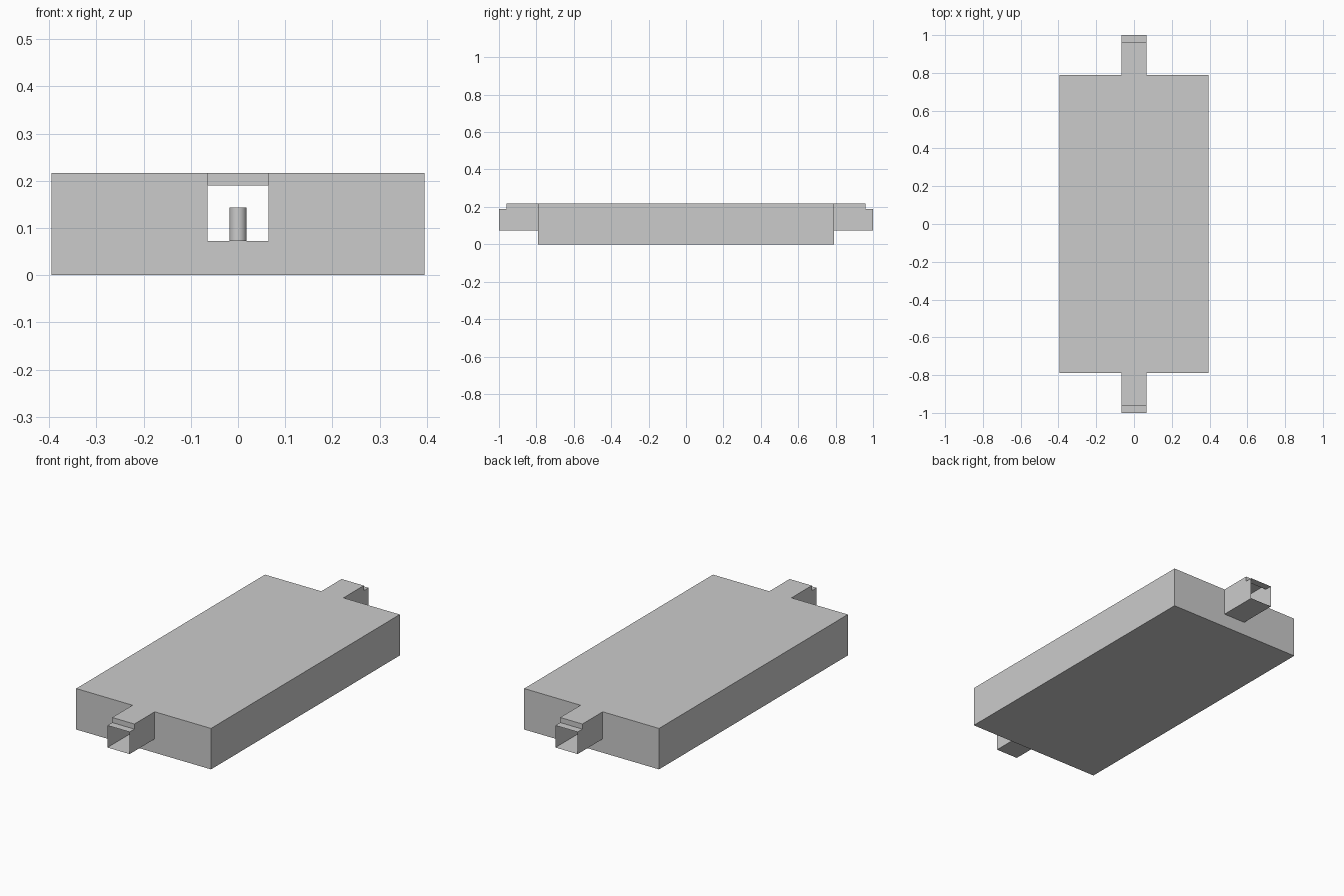
import bpy, bmesh

if "Cube" in bpy.data.objects:
    bpy.data.objects.remove(bpy.data.objects["Cube"])

W, L, H = 0.395, 0.79, 0.217        # half width, half length, height of the body
A, FLOOR, STEP, TIP = 0.065, 0.073, 0.19, 0.96   # arm half width, floor, tip height, riser


def add_object(name, bm):
    mesh = bpy.data.meshes.new(name)
    bm.to_mesh(mesh)
    bm.free()
    obj = bpy.data.objects.new(name, mesh)
    bpy.context.collection.objects.link(obj)
    return obj


def face(bm, pts):
    return bm.faces.new([bm.verts.new(p) for p in pts])


def weld(bm):
    bmesh.ops.remove_doubles(bm, verts=bm.verts, dist=1e-5)
    bmesh.ops.recalc_face_normals(bm, faces=bm.faces)


# Hollow body: end plates notched where the sleeves open into it
bm = bmesh.new()
half = [(A, H), (A, FLOOR), (-A, FLOOR), (-A, H)]
outline = [(-W, H), (-W, 0), (W, 0), (W, H)]
for y in (-L, L):
    face(bm, [(x, y, z) for x, z in outline + half])
for (x0, z0), (x1, z1) in zip(outline, outline[1:]):
    face(bm, [(x0, -L, z0), (x1, -L, z1), (x1, L, z1), (x0, L, z0)])
top = [(W, -L), (W, L), (A, L), (-A, L), (-W, L), (-W, -L), (-A, -L), (A, -L)]
face(bm, [(x, y, H) for x, y in top])
weld(bm)
add_object("body", bm)


# Open-ended sleeve with a stepped tip, and the pin standing inside it
def sleeve(label, s):
    bm = bmesh.new()
    side = [(L, FLOOR), (1.0, FLOOR), (1.0, STEP), (TIP, STEP), (TIP, H), (L, H)]
    for x in (-A, A):
        face(bm, [(x, s * y, z) for y, z in side])
    for i in (0, 2, 3, 4):          # floor, ledge, riser, roof
        (y0, z0), (y1, z1) = side[i], side[i + 1]
        face(bm, [(-A, s * y0, z0), (A, s * y0, z0), (A, s * y1, z1), (-A, s * y1, z1)])
    weld(bm)
    add_object(label + "_sleeve", bm)

    bpy.ops.mesh.primitive_cylinder_add(vertices=32, radius=0.018, depth=0.07,
                                        location=(0, s * 0.86, FLOOR + 0.035))
    bpy.context.object.name = label + "_pin"
    bpy.ops.object.shade_smooth_by_angle()


sleeve("front", -1)
sleeve("back", 1)
